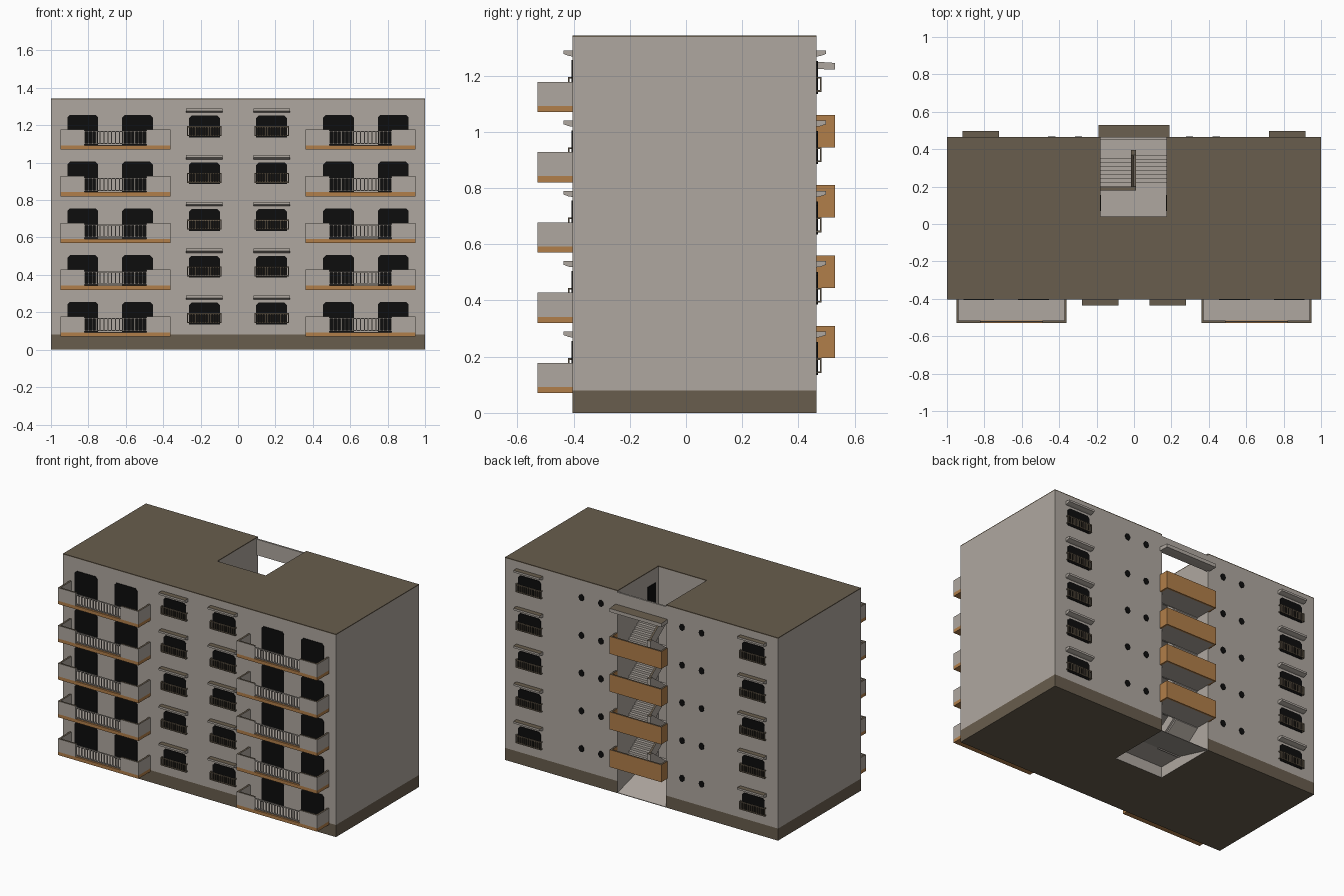
import bpy, bmesh, math

if "Cube" in bpy.data.objects:
    bpy.data.objects.remove(bpy.data.objects["Cube"])

COLOURS = {"wall_grey": (.43, .39, .35), "roof_brown": (.14, .11, .075),
           "ochre": (.44, .21, .068), "glass_black": (.004, .004, .004)}
MATS = []
for name, c in COLOURS.items():
    m = bpy.data.materials.new(name)
    m.diffuse_color = (*c, 1)
    m.use_nodes = True
    m.node_tree.nodes["Principled BSDF"].inputs["Base Color"].default_value = m.diffuse_color
    MATS.append(m)
WALL, BROWN, OCHRE, BLACK = range(4)
FLOORS = [.08 + .25 * k for k in range(5)]
BACK, FRONT = .465, -.403
WX0, WX1, WY = -.18, .175, .04          # stairwell extents


def prism(bm, pts, axis, a, b, mat, cap=None):
    """Extrude a 2D outline along an axis; upward faces may get a cap colour."""
    def place(p, t):
        u, v = p
        return {'x': (t, u, v), 'y': (u, t, v), 'z': (u, v, t)}[axis]
    lo = [bm.verts.new(place(p, a)) for p in pts]
    hi = [bm.verts.new(place(p, b)) for p in pts]
    n = len(pts)
    faces = [bm.faces.new(lo), bm.faces.new(hi)]
    for i in range(n):
        j = (i + 1) % n
        faces.append(bm.faces.new((lo[i], lo[j], hi[j], hi[i])))
    bmesh.ops.recalc_face_normals(bm, faces=faces)
    for f in faces:
        f.normal_update()
        f.material_index = cap if cap is not None and f.normal.z > .5 else mat
    return faces


def box(bm, x0, x1, y0, y1, z0, z1, mat, cap=None):
    return prism(bm, [(x0, y0), (x1, y0), (x1, y1), (x0, y1)], 'z', z0, z1, mat, cap)


def finish(bm, name):
    me = bpy.data.meshes.new(name)
    bm.to_mesh(me)
    bm.free()
    for m in MATS:
        me.materials.append(m)
    ob = bpy.data.objects.new(name, me)
    bpy.context.collection.objects.link(ob)
    return ob


def opening(bm, cx, w, z0, z1, y, out):
    """Black pane with clipped top corners."""
    h, c = w / 2, .014
    pts = [(cx - h, z0), (cx + h, z0), (cx + h, z1 - c), (cx + h - c, z1),
           (cx - h + c, z1), (cx - h, z1 - c)]
    prism(bm, pts, 'y', y, y + out * .004, BLACK)


def railing(bm, x0, x1, y, z0, z1, n, mat):
    t = .003
    for z in (z0, z1):
        box(bm, x0, x1, y - t, y + t, z - t, z + t, mat)
    for i in range(n + 1):
        x = x0 + (x1 - x0) * i / n
        box(bm, x - t, x + t, y - t, y + t, z0, z1, mat)


# Building body: U-shaped plan around the open stairwell
plan = [(-1, FRONT), (1, FRONT), (1, BACK), (WX1, BACK), (WX1, WY),
        (WX0, WY), (WX0, BACK), (-1, BACK)]
for name, z0, z1, mat in (("plinth", 0, .08, BROWN), ("main_walls", .08, 1.337, WALL),
                          ("roof", 1.337, 1.343, BROWN)):
    bm = bmesh.new()
    prism(bm, plan, 'z', z0, z1, mat)
    if name == "plinth":                # stairwell sides stay grey
        for f in bm.faces:
            c = f.calc_center_median()
            if abs(f.normal.z) < .5 and abs(c.x) < .19 and c.y > 0:
                f.material_index = WALL
    finish(bm, name)

# Front balconies with doors
slabs, parapets, rails, panes = (bmesh.new() for _ in range(4))
Y0, T = -.528, .012
for z in FLOORS:
    for s in (-1, 1):
        cx = s * .655
        x0, x1 = cx - .295, cx + .295
        box(slabs, x0, x1, Y0, FRONT, z - .01, z + .012, OCHRE)
        box(slabs, x0 + T, x1 - T, Y0 + T, FRONT, z + .012, z + .014, WALL)
        for a, b in ((x0, x0 + T), (x1 - T, x1)):
            box(parapets, a, b, Y0, FRONT, z + .012, z + .098, WALL, BROWN)
        for a, b in ((x0 + T, cx - .165), (cx + .165, x1 - T)):
            box(parapets, a, b, Y0, Y0 + T, z + .012, z + .098, WALL, BROWN)
        railing(rails, cx - .165, cx + .165, Y0 + .006, z + .022, z + .086, 16, WALL)
        for d in (-.175, .117):
            opening(panes, s * (.655 - d) if s < 0 else cx + d * -1, .165,
                    z + .014, z + .175, FRONT, -1)
finish(slabs, "balcony_slabs")
finish(parapets, "balcony_parapets")
finish(rails, "balcony_railings")

# Windows with canopies and low guard rails, front and back
hoods, guards = bmesh.new(), bmesh.new()
for z in FLOORS:
    for wx, y, out in ((.18, FRONT, -1), (.82, BACK, 1)):
        for cx in (-wx, wx):
            opening(panes, cx, .165, z + .055, z + .172, y, out)
            prof = [(y, z + .188), (y + out * .014, z + .19), (y + out * .033, z + .197),
                    (y + out * .033, z + .21), (y, z + .21)]
            prism(hoods, prof, 'x', cx - .097, cx + .097, WALL, BROWN)
            g = y + out * .014
            railing(guards, cx - .09, cx + .09, g, z + .065, z + .112, 13, BROWN)
            for e in (-.09, .09):
                for h in (.065, .112):
                    box(guards, cx + e - .003, cx + e + .003, min(y, g), max(y, g),
                        z + h - .003, z + h + .003, BROWN)
    # Small round bathroom windows on the back
    for x in (-.44, -.297, .297, .44):
        pts = [(x + .019 * math.cos(i * math.pi / 6), z + .145 + .022 * math.sin(i * math.pi / 6))
               for i in range(12)]
        prism(panes, pts, 'y', BACK, BACK + .004, BLACK)
    # Flat doors in the stairwell side walls
    for xa, xb in ((WX0, WX0 + .004), (WX1 - .004, WX1)):
        box(panes, xa, xb, .07, .155, z, z + .165, BLACK)
finish(panes, "window_and_door_panes")
finish(hoods, "window_canopies")
finish(guards, "window_guards")

# Stairwell: entrance ramp, landings, flights, balustrades
stairs, balus = bmesh.new(), bmesh.new()
LY, HY, N = .2, .37, 8                  # landing edge, half landing edge, steps


def flight(xa, xb, ya, yb, z):
    """Stepped flight rising .125 from (ya, z) to (yb, z + .125), sloped soffit."""
    dy, dz = (yb - ya) / N, .125 / N
    pts = [(ya, z - .015)]
    for i in range(N):
        pts += [(ya + i * dy, z + (i + 1) * dz), (ya + (i + 1) * dy, z + (i + 1) * dz)]
    pts.append((yb, z + .11))
    prism(stairs, pts, 'x', xa, xb, WALL)


ramp = [(BACK, 0), (BACK, .004), (LY, .08), (WY, .08), (WY, .072), (LY, .072)]
prism(stairs, ramp, 'x', WX0, WX1, WALL)
for k, z in enumerate(FLOORS):
    if k:
        box(stairs, WX0, WX1, WY, LY, z - .015, z, WALL)
    if k < 4:
        h = z + .125
        box(stairs, WX0, WX1, HY, BACK, h - .01, h, WALL)
        flight(WX0, -.015, LY, HY, z)
        flight(.01, WX1, HY, LY, h)
        # sloped balustrade between the flights
        for x, za, zb in ((-.015, z, h), (-.002, z + .25, h)):
            prism(balus, [(LY, za), (HY, zb), (HY + .025, zb), (HY + .025, zb + .075),
                          (HY, zb + .075), (LY, za + .075)], 'x', x, x + .012, WALL, BROWN)
zt = FLOORS[-1]
box(balus, WX0, .01, LY - .02, LY, zt, zt + .085, WALL, BROWN)
finish(stairs, "stairs_and_landings")
finish(balus, "stair_balustrades")

# Projecting half-landing balconies at the back
bm = bmesh.new()
PX, PY = .19, .53
for z in FLOORS[:4]:
    a, b = z + .115, z + .23
    box(bm, -PX + .012, PX - .012, BACK, PY - .012, a, a + .01, WALL)
    box(bm, -PX, PX, PY - .012, PY, a, b, OCHRE, BROWN)
    for x in (-PX, PX - .012):
        box(bm, x, x + .012, BACK, PY - .012, a, b, OCHRE, BROWN)
finish(bm, "stair_balcony_parapets")

# Top canopy and lintel over the stair opening
bm = bmesh.new()
prism(bm, [(BACK - .012, 1.225), (.5, 1.222), (PY, 1.222), (PY, 1.245), (BACK - .012, 1.25)],
      'x', -PX, PX, WALL, BROWN)
box(bm, WX0, WX1, BACK - .012, BACK, 1.245, 1.33, WALL)
finish(bm, "stair_canopy_and_lintel")
